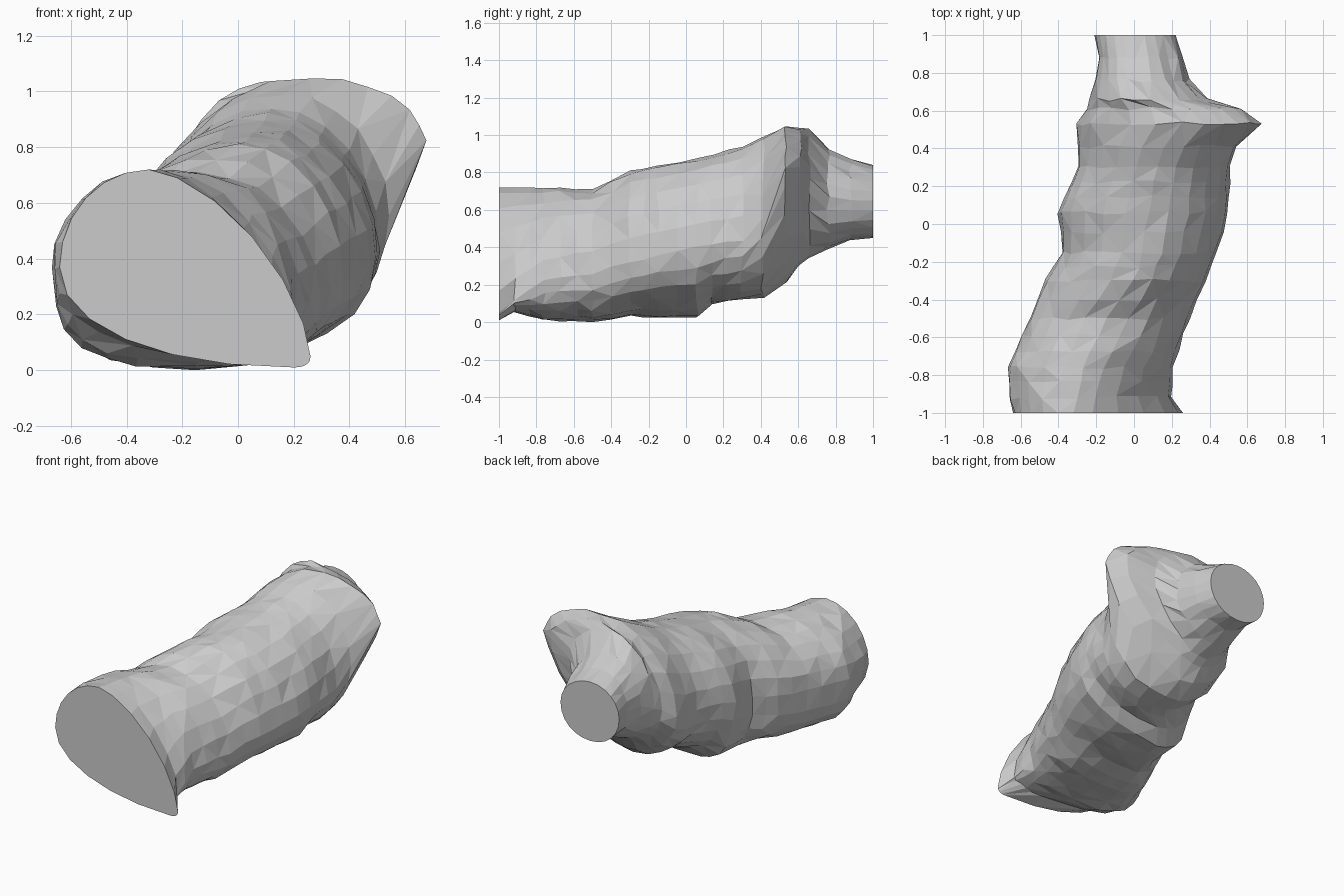
import bpy, bmesh, math, random

if "Cube" in bpy.data.objects:
    bpy.data.objects.remove(bpy.data.objects["Cube"])

random.seed(4)
STEPS = 6  # points per quarter of a cross-section

# y, left x, top x, top z, right x, right z, bottom z
SECTIONS = [
    (-1.00, -.64, -.32, .72, .26, .05, .01),
    (-0.92, -.66, -.30, .72, .20, .12, .06),
    (-0.76, -.67, -.27, .715, .21, .22, .01),
    (-0.50, -.55, -.15, .71, .29, .26, .00),
    (-0.30, -.47, .00, .81, .38, .32, .03),
    (-0.15, -.385, .04, .84, .44, .36, .02),
    (0.06, -.40, .08, .88, .50, .40, .02),
    (0.14, -.37, .09, .90, .50, .41, .10),
    (0.30, -.30, .12, .94, .51, .44, .12),
    (0.41, -.30, .16, .99, .54, .56, .13),
    (0.53, -.30, .26, 1.05, .67, .82, .21),
    (0.61, -.25, .20, 1.035, .57, .83, .30),
    (0.66, -.23, .09, 1.03, .39, .76, .34),
    (0.76, -.21, .03, .93, .29, .67, .39),
    (0.88, -.19, .01, .88, .26, .65, .44),
    (1.00, -.21, .00, .84, .22, .65, .45),
]


def ramp(y, a, b):
    t = min(1, max(0, (y - a) / (b - a)))
    return t * t * (3 - 2 * t)


def ring_points(s):
    """Closed cross-section made of four curved quarters."""
    y, lx, tx, tz, rx, rz, bz = s
    lz = .37 + .1 * ramp(y, -.4, .2) + .18 * ramp(y, .4, .8)
    bx = -.15 + .25 * ramp(y, .04, .3) - .10 * ramp(y, .4, .8) + .35 * ramp(y, -.86, -1)
    # Roundness of each quarter: straighter sawn corner, boxy underside, pinched branch
    branch = ramp(y, .38, .53) * ramp(y, .8, .64)
    up_right = 2 - .45 * ramp(y, -.5, -1)
    low_left = 2.1 + .9 * ramp(y, -1, -.8) * ramp(y, .1, -.5)
    low_right = 2.1 + .3 * ramp(y, -.1, -.5) - .6 * branch
    quarters = [(tx, rz, rx - tx, tz - rz, up_right, 0), (tx, lz, lx - tx, tz - lz, 2, 1),
                (bx, lz, lx - bx, bz - lz, low_left, 0), (bx, rz, rx - bx, bz - rz, low_right, 1)]
    pts = []
    for cx, cz, ax, az, e, flip in quarters:
        for i in range(STEPS):
            a = math.pi / 2 * (STEPS - i if flip else i) / STEPS
            pts.append((cx + ax * max(0, math.cos(a)) ** (2 / e), y,
                        cz + az * max(0, math.sin(a)) ** (2 / e)))
    return pts


# Extra rings between the listed sections
rings = [SECTIONS[0]]
for a, b in zip(SECTIONS, SECTIONS[1:]):
    n = max(1, round((b[0] - a[0]) / 0.09))
    rings += [tuple(p + (q - p) * k / n for p, q in zip(a, b)) for k in range(1, n + 1)]

# Log: one faceted tube with a swollen branch collar and a narrower end
bm = bmesh.new()
loops = []
for s in rings:
    j = 0 if abs(s[0]) > 0.99 else 0.007
    loops.append([bm.verts.new((x + random.uniform(-j, j),
                                y + random.uniform(-j, j) * 1.5,
                                max(0, z + random.uniform(-j, j))))
                  for x, y, z in ring_points(s)])
count = STEPS * 4
for r, (a, b) in enumerate(zip(loops, loops[1:])):
    for i in range(count):
        k = (i + 1) % count
        if (i + r) % 2:
            bm.faces.new((a[i], a[k], b[k]))
            bm.faces.new((a[i], b[k], b[i]))
        else:
            bm.faces.new((a[i], a[k], b[i]))
            bm.faces.new((a[k], b[k], b[i]))
# Flat sawn ends
bm.faces.new(loops[0])
bm.faces.new(loops[-1])
bmesh.ops.recalc_face_normals(bm, faces=bm.faces)

mesh = bpy.data.meshes.new("log")
bm.to_mesh(mesh)
bm.free()
bpy.context.collection.objects.link(bpy.data.objects.new("log", mesh))
